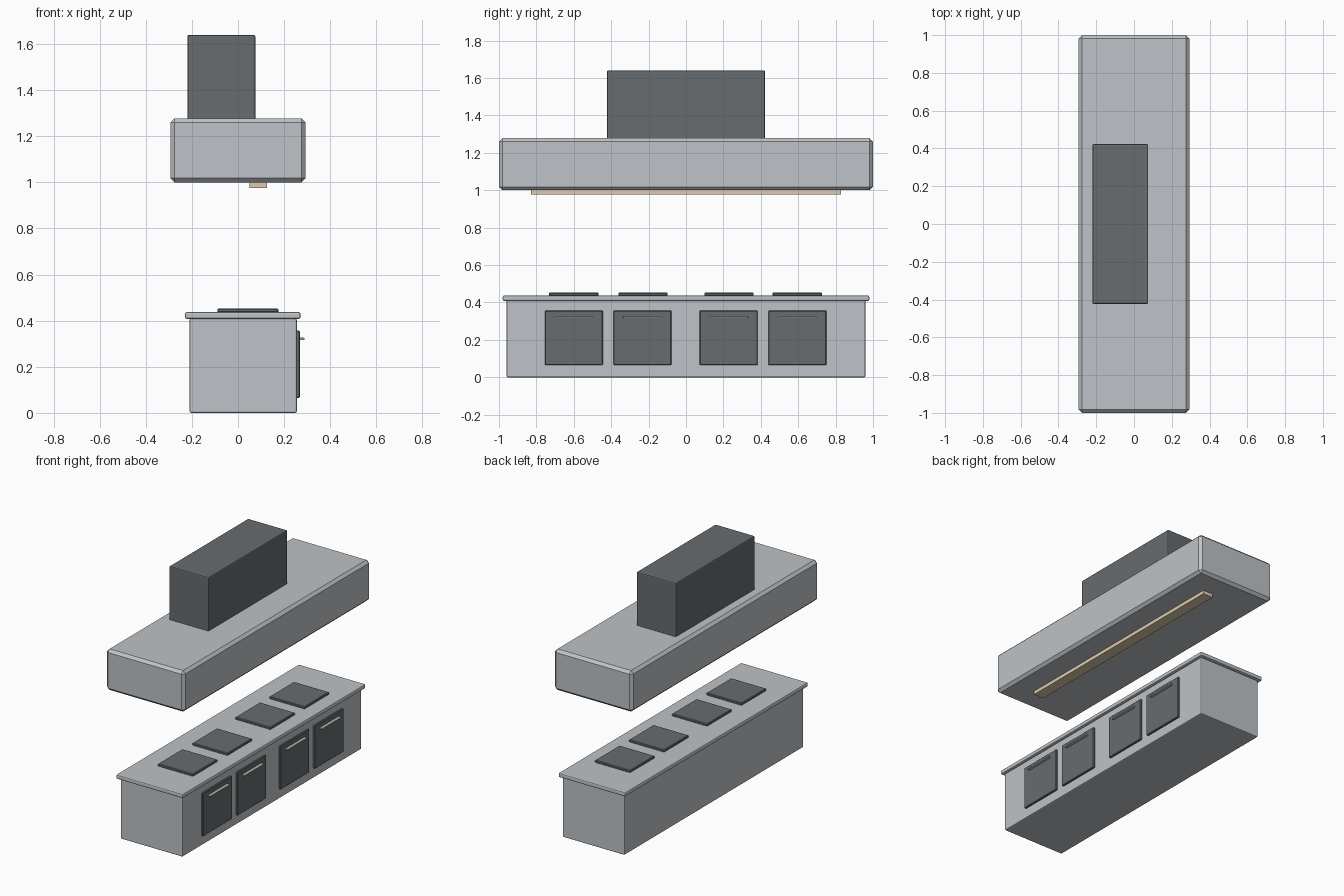
import bpy

cube = bpy.data.objects.get("Cube")
if cube:
    bpy.data.objects.remove(cube, do_unlink=True)


def material(name, rgb):
    m = bpy.data.materials.new(name)
    m.use_nodes = True
    m.diffuse_color = (*rgb, 1)
    m.node_tree.nodes["Principled BSDF"].inputs["Base Color"].default_value = (*rgb, 1)
    return m


steel = material("brushed steel", (0.52, 0.545, 0.57))
dark = material("dark enamel", (0.135, 0.15, 0.16))
lamp = material("warm lamp", (0.72, 0.6, 0.42))
metal = material("handle metal", (0.5, 0.52, 0.52))


def box(name, x, y, z, mat, bevel=0.0, segments=1):
    """Box spanning the (min, max) range on each axis, with bevelled edges."""
    spans = (x, y, z)
    bpy.ops.mesh.primitive_cube_add(size=1, location=[(a + b) / 2 for a, b in spans])
    ob = bpy.context.object
    ob.name = name
    ob.scale = [b - a for a, b in spans]
    bpy.ops.object.transform_apply(location=False, rotation=False, scale=True)
    ob.data.materials.append(mat)
    if bevel:
        mod = ob.modifiers.new("edge bevel", "BEVEL")
        mod.width = bevel
        mod.segments = segments
    return ob


# Cooking island
box("island_body", (-0.21, 0.255), (-0.96, 0.96), (0, 0.41), steel, 0.007, 2)
box("countertop", (-0.23, 0.272), (-0.98, 0.98), (0.408, 0.437), steel, 0.008, 2)

# Hob plates on the counter
for i, y in enumerate((-0.6, -0.23, 0.23, 0.595)):
    box(f"hob_plate_{i + 1}", (-0.09, 0.175), (y - 0.132, y + 0.132),
        (0.435, 0.453), dark, 0.004)

# Oven doors with bar handles
for i, y in enumerate((-0.6, -0.233, 0.228, 0.595)):
    box(f"oven_door_{i + 1}", (0.25, 0.268), (y - 0.155, y + 0.155),
        (0.065, 0.357), dark, 0.004)
    box(f"door_handle_{i + 1}", (0.266, 0.288), (y - 0.103, y + 0.103),
        (0.316, 0.326), metal, 0.003, 2)

# Extractor hood, duct and lamp strip
box("hood", (-0.293, 0.293), (-1, 1), (1.0, 1.278), steel, 0.018)
box("duct", (-0.22, 0.075), (-0.423, 0.423), (1.26, 1.64), dark, 0.007, 2)
box("lamp_strip", (0.05, 0.125), (-0.828, 0.828), (0.976, 1.005), lamp)
